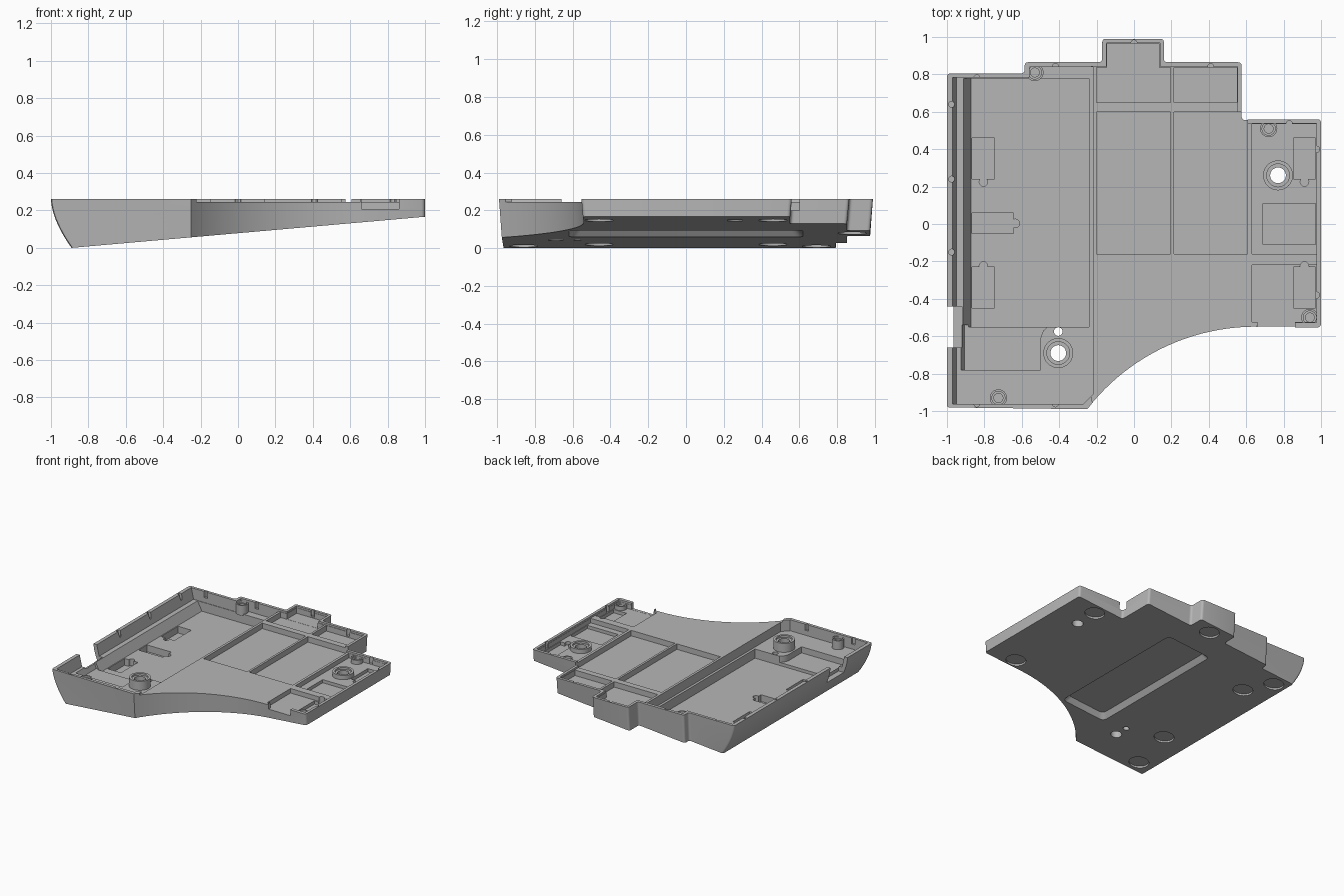
import bpy, bmesh, math
from mathutils import Vector

if "Cube" in bpy.data.objects:
    bpy.data.objects.remove(bpy.data.objects["Cube"])

grey = bpy.data.materials.new("mid grey")
grey.use_nodes = True
grey.diffuse_color = (0.47, 0.47, 0.47, 1)
grey.node_tree.nodes["Principled BSDF"].inputs["Base Color"].default_value = (0.47, 0.47, 0.47, 1)

TOP = 0.26
SLOPE = 0.088


def underside(x):
    return max(0, SLOPE * (x + 0.89))


def make_object(name, rings):
    """Solid skinned through a stack of equal-length rings."""
    bm = bmesh.new()
    loops = [[bm.verts.new(p) for p in ring] for ring in rings]
    n = len(loops[0])
    for low, high in zip(loops, loops[1:]):
        for i in range(n):
            j = (i + 1) % n
            bm.faces.new((low[i], low[j], high[j], high[i]))
    bm.faces.new(loops[0][::-1])
    bm.faces.new(loops[-1])
    bmesh.ops.recalc_face_normals(bm, faces=bm.faces)
    mesh = bpy.data.meshes.new(name)
    bm.to_mesh(mesh)
    bm.free()
    mesh.materials.append(grey)
    obj = bpy.data.objects.new(name, mesh)
    bpy.context.collection.objects.link(obj)
    return obj


def rounded(points, r=0.02, steps=4):
    """Round each corner of a closed outline."""
    out = []
    for i, p in enumerate(points):
        p, a, b = Vector(p), Vector(points[i - 1]), Vector(points[(i + 1) % len(points)])
        s = p + (a - p).normalized() * r
        e = p + (b - p).normalized() * r
        for k in range(steps + 1):
            t = k / steps
            out.append(tuple(s * (1 - t) ** 2 + p * 2 * t * (1 - t) + e * t * t))
    return out


def rect(x0, x1, y0, y1):
    return [(x0, y0), (x1, y0), (x1, y1), (x0, y1)]


def circle(x, y, r, n=32):
    return [(x + r * math.cos(math.tau * i / n), y + r * math.sin(math.tau * i / n)) for i in range(n)]


# Outer shell with a curved left flank and a sloping underside
R = 1.14
arc = []
for i in range(29):
    x = 0.65 - 0.9 * i / 28
    arc.append((x, -0.55 - R + math.sqrt(R * R - (0.65 - x) ** 2)))
corners = [(-1, -0.985), (-1, 0.805), (-0.585, 0.805), (-0.585, 0.865), (-0.17, 0.865),
           (-0.17, 0.99), (0.16, 0.99), (0.16, 0.865), (0.575, 0.865), (0.575, 0.56),
           (1, 0.56), (1, -0.55)]
outline = rounded(corners) + arc
levels = []
for k in range(11):
    s = k / 10
    ring = []
    for x, y in outline:
        flank = max(0, min(1, (-0.9 - x) / 0.08))
        px = x + 0.11 * flank * (1 - s) ** 1.7
        base = underside(px)
        ring.append((px, y * (1 - 0.015 * (1 - s)), base + (TOP - base) * s))
    levels.append(ring)
shell = make_object("bottom_shell", levels)


def cut(points, z0, z1=0.28, lean=0, tilted=False, inset=0):
    """Subtract a prism; lean slopes its left wall, tilted follows the underside."""
    cx = sum(p[0] for p in points) / len(points)
    cy = sum(p[1] for p in points) / len(points)
    low, high = [], []
    for x, y in points:
        hx = x - math.copysign(inset, x - cx)
        hy = y - math.copysign(inset, y - cy)
        lx = x + (lean if x < -0.9 else 0)
        low.append((lx, y, z0 + (SLOPE * (lx + 0.89) if tilted else 0)))
        high.append((hx, hy, z1 + (SLOPE * (hx + 0.89) if tilted else 0)))
    cutter = make_object("cutter", [low, high])
    cutter.hide_render = True
    mod = shell.modifiers.new("cut", 'BOOLEAN')
    mod.operation = 'DIFFERENCE'
    mod.solver = 'EXACT'
    mod.object = cutter
    bpy.context.view_layer.objects.active = shell
    bpy.ops.object.modifier_apply(modifier=mod.name)
    bpy.data.objects.remove(cutter)


# Recessed deck inside the rim, open along the curved front edge
cut([(-0.23, -0.92), (-0.23, 0.842), (-0.148, 0.842), (-0.148, 0.968), (0.138, 0.968), (0.138, 0.842),
     (0.553, 0.842), (0.553, 0.57), (0.59, 0.536), (0.977, 0.536), (0.977, -0.526), (0.66, -0.526),
     (0.64, -0.62), (0.1, -1.05), (-0.2, -1.05)], 0.245)

# Left compartment, deep tray and side pocket
cut([(-0.975, -0.962), (-0.975, 0.782), (-0.56, 0.782), (-0.56, 0.84), (-0.22, 0.84),
     (-0.22, -0.91), (-0.27, -0.962)], 0.17, lean=0.025)
cut(rect(-0.962, -0.24, -0.55, 0.778), 0.095, 0.27, lean=0.09)
cut([(-0.965, -0.78), (-0.5, -0.78), (-0.5, -0.61), (-0.485, -0.57), (-0.45, -0.54), (-0.965, -0.54)],
    0.12, 0.275, lean=0.06)
cut(rect(-1.1, -0.92, -0.66, -0.44), 0.13)

# Shallow deck pockets, right compartments and the front opening
for x0, x1 in ((-0.2, 0.195), (0.213, 0.608)):
    cut(rect(x0, x1, -0.16, 0.6), 0.2)
    cut(rect(x0, min(x1, 0.55), 0.65, 0.838), 0.2)
cut(rect(-0.145, 0.135, 0.82, 0.965), 0.201)
cut(rect(0.63, 0.975, -0.16, 0.534), 0.208)
cut(rect(0.63, 0.975, -0.524, -0.22), 0.208)
cut(rect(0.66, 0.86, -0.62, -0.5), 0.209)
cut(rect(0.69, 0.97, -0.11, 0.11), 0.182)

# Connector slots, each with a small rounded tab
for x0, x1, z in ((-0.865, -0.745, 0.04), (0.853, 0.97, 0.181)):
    for y0, y1, tab in ((0.24, 0.46, 0.225), (-0.45, -0.23, -0.225)):
        cut(rect(x0, x1, y0, y1), z)
        cut(circle((x0 + x1) / 2, tab, 0.023, 16), z)
cut(rect(-0.865, -0.645, -0.05, 0.06), 0.04)
cut(circle(-0.635, 0.003, 0.023, 16), 0.04)

# Snap notches around the rim
for x, y in ((-0.84, 0.782), (-0.42, 0.842), (0, 0.968), (0.41, 0.842), (0.83, 0.536), (0.977, 0.4),
             (0.977, -0.38), (-0.975, 0.64), (-0.975, 0.24), (-0.975, -0.15), (-0.84, -0.962), (-0.42, -0.962)):
    cut(circle(x, y, 0.016, 12), 0.21)

# Through holes
BIG = ((-0.405, -0.69), (0.77, 0.26))
for x, y in BIG:
    cut(circle(x, y, 0.042), -0.1)
cut(circle(-0.405, -0.575, 0.023, 20), -0.1)

# Underside: bevelled label recess and round foot recesses
cut(rounded(rect(-0.22, 0.18, -0.62, 0.62), 0.04), -0.002, 0.04, tilted=True, inset=0.03)
for x, y in ((0.77, -0.46), (0.77, 0.46), (0, 0.88), (-0.68, 0.46), (-0.68, -0.46), (-0.79, 0.69), (-0.77, -0.86)):
    cut(circle(x, y, 0.075), -0.05, 0.015, tilted=True)


def ring_boss(name, x, y, outer, inner, z0, z1):
    """Hollow standing collar with a stepped mouth."""
    bm = bmesh.new()
    mid = (outer + inner) / 2
    profile = [(outer, z0), (outer, z1), (mid, z1), (mid, z1 - 0.015), (inner, z1 - 0.015), (inner, z0)]
    n = 32
    loops = []
    for i in range(n):
        a = math.tau * i / n
        loops.append([bm.verts.new((x + r * math.cos(a), y + r * math.sin(a), z)) for r, z in profile])
    for i in range(n):
        a, b = loops[i], loops[(i + 1) % n]
        for k in range(len(profile)):
            m = (k + 1) % len(profile)
            bm.faces.new((a[k], b[k], b[m], a[m]))
    bmesh.ops.recalc_face_normals(bm, faces=bm.faces)
    mesh = bpy.data.meshes.new(name)
    bm.to_mesh(mesh)
    bm.free()
    mesh.materials.append(grey)
    obj = bpy.data.objects.new(name, mesh)
    bpy.context.collection.objects.link(obj)
    return obj


# Mounting collars and screw bosses
parts = [shell]
for (x, y), z in zip(BIG, (0.165, 0.2)):
    parts.append(ring_boss("mounting_collar", x, y, 0.08, 0.042, z, 0.243))
for x, y, z in ((-0.53, 0.81, 0.16), (0.72, 0.51, 0.2), (0.94, -0.5, 0.2), (-0.725, -0.93, 0.16)):
    parts.append(ring_boss("screw_boss", x, y, 0.046, 0.024, z, 0.242))

bpy.ops.object.select_all(action='DESELECT')
for obj in parts:
    obj.select_set(True)
bpy.context.view_layer.objects.active = shell
bpy.ops.object.shade_smooth_by_angle(angle=math.radians(30))
